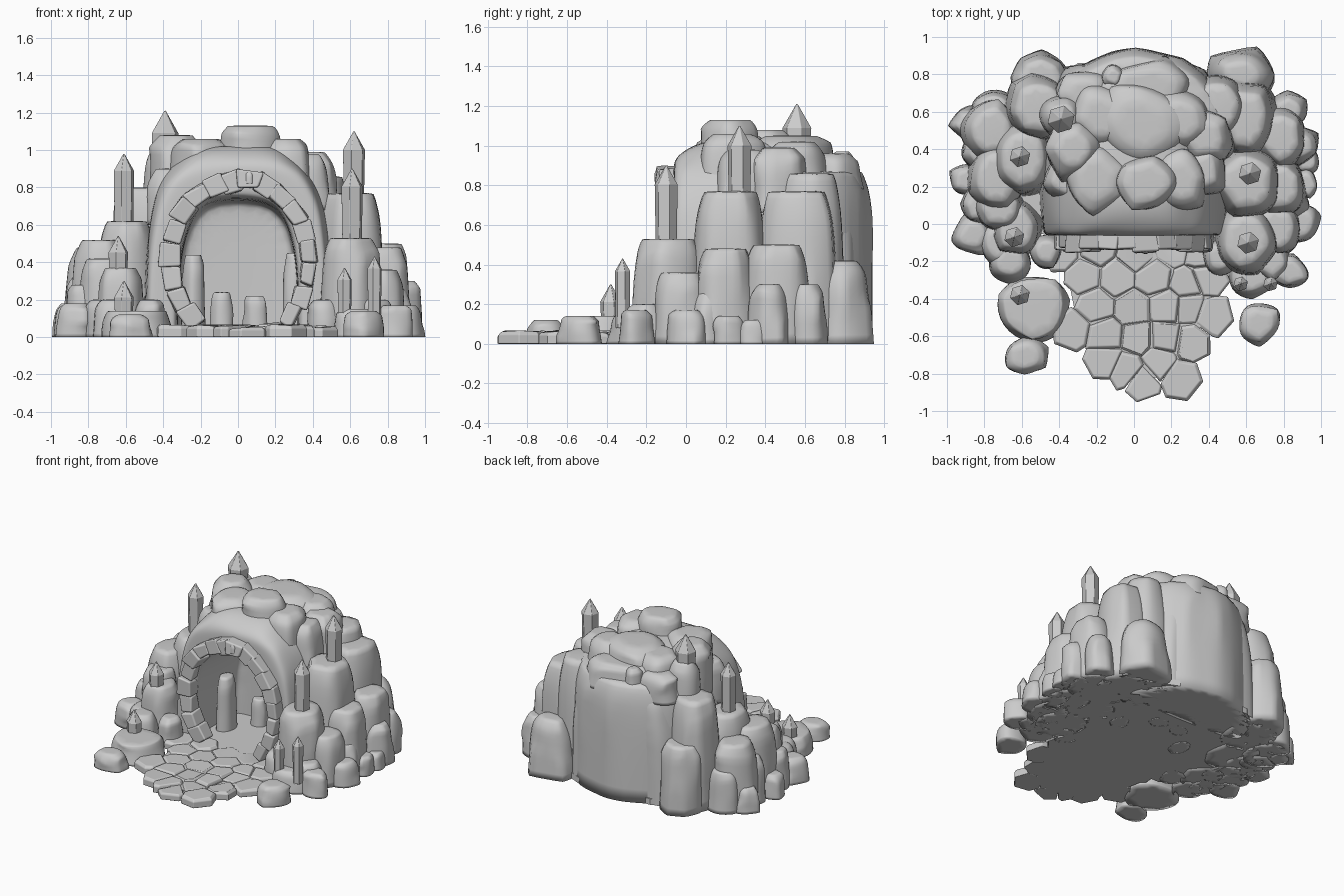
import bpy, bmesh, math, random
from mathutils import Vector, Matrix

if "Cube" in bpy.data.objects:
    bpy.data.objects.remove(bpy.data.objects["Cube"])

random.seed(7)
J = lambda a: random.uniform(-a, a)


def finish(bm, name, smooth=True, subsurf=0, bevel=0):
    bmesh.ops.recalc_face_normals(bm, faces=bm.faces[:])
    me = bpy.data.meshes.new(name)
    bm.to_mesh(me)
    bm.free()
    ob = bpy.data.objects.new(name, me)
    bpy.context.collection.objects.link(ob)
    for p in me.polygons:
        p.use_smooth = smooth
    if bevel:
        m = ob.modifiers.new("bevel", 'BEVEL')
        m.width, m.segments, m.harden_normals = bevel, 2, True
    if subsurf:
        m = ob.modifiers.new("subsurf", 'SUBSURF')
        m.levels = m.render_levels = subsurf
    return ob


def loft(rings, closed=True):
    """Skin a stack of equal point rings and cap both ends."""
    bm = bmesh.new()
    vs = [[bm.verts.new(p) for p in r] for r in rings]
    n = len(rings[0])
    for a, b in zip(vs, vs[1:]):
        for i in range(n if closed else n - 1):
            j = (i + 1) % n
            bm.faces.new((a[i], a[j], b[j], b[i]))
    bm.faces.new(vs[0])
    bm.faces.new(vs[-1])
    return bm


def soft(rings, name, z0, z1):
    """Loft with a sharp foot, firm rim and randomly firm sides."""
    bm = loft(rings)
    cr = bm.edges.layers.float.new("crease_edge")
    for e in bm.edges:
        zs = [v.co.z for v in e.verts]
        if max(zs) < z0 + 1e-4:
            e[cr] = 1.0
        elif min(zs) > z1 - 1e-4:
            e[cr] = 0.5
        else:
            e[cr] = random.choice((0, .2, .5))
    return finish(bm, name, subsurf=2)


def rock(name, x, y, rx, ry, h, z0=0.0, n=7, top=0.64, flare=1.1, rough=0.12):
    """Chunky tapering boulder or column with a flat foot."""
    a0 = random.random() * 6
    ang = [a0 + (i + J(0.25)) * math.tau / n for i in range(n)]
    rad = [1.04 + J(rough) for _ in ang]
    rings = []
    for t, s in ((0, flare), (0.4, 1.06), (0.84, 0.97), (1.0, top)):
        rings.append([(x + rx * r * s * math.cos(a) * (1 + J(0.06)),
                       y + ry * r * s * math.sin(a) * (1 + J(0.06)),
                       z0 + h * (t + (J(0.05) if 0 < t < 1 else 0))) for a, r in zip(ang, rad)])
    return soft(rings, name, z0, z0 + h)


def crystal(x, y, r, z0, z1):
    """Six sided pointed crystal."""
    rings = [[(x + r * s * math.cos(k * math.pi / 3 + .3), y + r * s * math.sin(k * math.pi / 3 + .3), z)
              for k in range(6)]
             for s, z in ((0.9, z0), (1, z1 - 1.6 * r), (0.06, z1))]
    finish(loft(rings), "crystal", smooth=False, bevel=0.004)


# hollow cave shell: outside from back to front, then inside from front to back
def arch(y, w, h, e, rough):
    pts = []
    for i in range(17):
        t = math.pi * i / 16
        c, s = math.cos(t), max(0.0, math.sin(t))
        k = 1 + J(rough)
        z = 0 if i in (0, 16) else h * s ** e * k
        pts.append((math.copysign(abs(c) ** e, c) * w * k, y + J(rough * .4), z))
    return pts


stations = [(.86, .30, .78, .6, .02), (.84, .38, .86, .6, .02), (.76, .43, .93, .6, .03),
            (.58, .49, 1.0, .6, .03), (.3, .51, 1.03, .6, .03), (.1, .50, 1.02, .6, .02),
            (-.02, .49, .98, .6, .015), (-.06, .48, .93, .58, .01), (-.062, .44, .87, .6, 0),
            (-.06, .35, .78, .6, 0), (-.05, .325, .745, .6, .01), (.2, .32, .73, .6, .01),
            (.42, .315, .725, .6, .01), (.45, .31, .72, .6, 0)]
finish(loft([arch(*s) for s in stations], closed=False), "cave_shell", subsurf=2)

# curved rear wall with shallow vertical grooves
arc = [(math.pi * i / 12, 1.01 + J(.03)) for i in range(13)]
soft([[(.01 + .5 * r * s * math.cos(a), .5 + .44 * r * s * math.sin(a), z) for a, r in arc]
      for s, z in ((1, 0), (1, .4), (.985, .76), (.88, .87))], "rear_wall", 0, .87)

# floor slab under cave and path
base = [(-.46, -.06), (-.36, -.25), (-.3, -.55), (-.2, -.74), (0, -.82), (.2, -.82), (.34, -.58),
        (.44, -.4), (.46, -.06), (.72, 0), (.8, .3), (.66, .7), (.3, .86), (-.3, .86), (-.6, .65),
        (-.8, .3), (-.72, 0)]
finish(loft([[(x, y, z) for x, y in base] for z in (0, .045)]), "floor_slab", smooth=False)

# tall columns around the shell: x, y, rx, ry, height
for c in [(.60, .56, .18, .2, .77), (.60, .23, .19, .18, .77), (.6, -.09, .16, .18, .53),
          (.79, .47, .14, .16, .5), (.78, .2, .14, .15, .48), (.76, -.02, .13, .14, .36),
          (-.51, .62, .18, .18, .8), (-.6, .36, .17, .19, .62), (-.74, .24, .15, .18, .52),
          (-.76, .5, .15, .16, .48), (-.63, -.03, .13, .15, .37), (-.72, .1, .13, .14, .42),
          (-.5, .77, .15, .14, .5), (.44, .62, .16, .18, .86)]:
    rock("side_column", *c, n=8, top=.72, rough=.09)
rock("rear_block", .57, .8, .18, .15, .42, n=5, top=.55, flare=1.15, rough=.08)

# low boulders round the edge
for c in [(.88, .42, .1, .1, .3), (.92, .22, .07, .08, .14), (.89, .0, .1, .12, .17),
          (.84, -.25, .1, .09, .17), (.74, -.2, .1, .1, .2), (.63, -.29, .15, .11, .15),
          (.67, -.54, .12, .12, .14), (.83, .6, .1, .1, .3), (.93, .34, .06, .08, .12),
          (.46, -.17, .1, .1, .2), (.83, .12, .11, .1, .26)]:
    rock("right_boulder", *c, n=6)
for c in [(-.89, .53, .09, .09, .18), (-.89, .24, .09, .08, .17), (-.86, -.06, .11, .11, .18),
          (-.82, .1, .11, .11, .28), (-.66, -.2, .12, .11, .2), (-.58, -.71, .11, .1, .12),
          (-.8, .38, .13, .1, .34), (-.75, .63, .12, .1, .3), (-.47, -.14, .09, .09, .2),
          (-.73, -.1, .1, .12, .2)]:
    rock("left_boulder", *c, n=6)
rock("left_ledge", -.53, -.45, .19, .18, .14, top=.9, rough=.08)

# lumps crowning the roof: x, y, rx, ry, height, base z
for c in [(.06, .22, .17, .15, .28, .85), (-.2, .24, .18, .18, .24, .82), (.25, .23, .15, .17, .24, .82),
          (.04, .53, .25, .23, .22, .83), (-.33, .4, .15, .17, .38, .7), (-.38, .57, .12, .13, .42, .6),
          (.38, .47, .15, .16, .33, .66), (.25, .56, .17, .17, .29, .73), (-.18, .57, .18, .18, .27, .76),
          (-.11, .79, .06, .06, .17, .8), (.37, .29, .12, .14, .3, .68), (-.38, .24, .1, .12, .3, .6),
          (.06, .73, .25, .14, .18, .78), (-.26, .7, .14, .12, .2, .75)]:
    rock("roof_lump", *c, top=.72 if c[0] == .06 else .58)

# crystals: x, y, radius, foot z, tip z
for c in [(-.39, .56, .075, .9, 1.21), (-.61, .36, .057, .5, .98), (-.64, -.07, .055, .3, .54),
          (-.61, -.38, .055, .1, .3), (.62, .27, .062, .7, 1.1), (.61, -.1, .06, .45, .9),
          (.57, -.32, .04, .08, .37), (.73, -.32, .04, .08, .43)]:
    crystal(*c)

# arch stones set along the mouth, keystone is the tenth
path = [(-.25, .11), (-.31, .205), (-.355, .32), (-.365, .44), (-.34, .565), (-.29, .67), (-.21, .755),
        (-.12, .81), (-.03, .83), (.06, .845), (.15, .805), (.235, .745), (.31, .66), (.355, .56),
        (.375, .46), (.37, .34), (.335, .215), (.28, .115)]
for i, (x, z) in enumerate(path):
    p, q = path[max(i - 1, 0)], path[min(i + 1, len(path) - 1)]
    tang = math.atan2(q[1] - p[1], q[0] - p[0])
    bm = bmesh.new()
    bmesh.ops.create_cube(bm, size=1)
    size = (.118 + J(.012), .11 + J(.025), (.1 if i < 12 else .08) + J(.014))
    for v in bm.verts:
        flare = 1.1 if v.co.z > 0 else .92
        v.co = Vector((v.co.x * size[0] * flare + J(.01), v.co.y * size[1] + J(.008), v.co.z * size[2] + J(.01)))
    bm.transform(Matrix.Translation((x, -.088, z)) @ Matrix.Rotation(-tang + J(.12), 4, 'Y'))
    finish(bm, "keystone" if i == 9 else "arch_stone", bevel=.012)
rock("keystone_knob", .06, -.135, .025, .025, .06, .82, n=6)

# paving: irregular cells cut between neighbouring seed points
seeds = [(-.38, -.15), (-.19, -.14), (0, -.16), (.19, -.13), (.38, -.16), (-.26, -.28), (-.09, -.3),
         (.1, -.29), (.27, -.31), (.41, -.28), (-.2, -.43), (-.32, -.55), (-.02, -.45), (.15, -.45),
         (.29, -.46), (.42, -.5), (-.15, -.6), (.02, -.62), (.18, -.6), (.29, -.64), (-.18, -.71),
         (-.02, -.76), (.12, -.75), (.24, -.83), (.03, -.83)]
seeds = [(x + J(.02), y + (J(.02) if y > -.8 else 0)) for x, y in seeds]
for s in seeds:
    bm = bmesh.new()
    bmesh.ops.create_circle(bm, cap_ends=True, segments=6, radius=.125,
                            matrix=Matrix.Translation((s[0], s[1], 0)) @ Matrix.Rotation(random.random(), 4, 'Z'))
    for o in seeds:
        d = Vector((o[0] - s[0], o[1] - s[1], 0))
        if 0 < d.length < .25:
            bmesh.ops.bisect_plane(bm, geom=bm.verts[:] + bm.edges[:] + bm.faces[:], clear_outer=True,
                                   plane_co=Vector((s[0], s[1], 0)) + d * .5, plane_no=d)
    bm.faces.ensure_lookup_table()
    cell = [v.co + Vector((J(.008), J(.008), 0)) for v in bm.faces[0].verts]
    bm.free()
    h = random.uniform(.05, .07)
    mid = sum(cell, Vector()) / len(cell)
    rings = [cell, [c + Vector((0, 0, h * .75)) for c in cell],
             [mid.lerp(c, .86) + Vector((0, 0, h + J(.006))) for c in cell]]
    finish(loft(rings), "paving_stone", bevel=.006)

# stumps inside the cave
for c in [(-.085, .38, .065, .06, .24), (.09, .38, .07, .06, .22), (-.24, .2, .06, .09, .44),
          (.3, .2, .06, .08, .45)]:
    rock("inner_stump", *c, top=.7, rough=.08)
